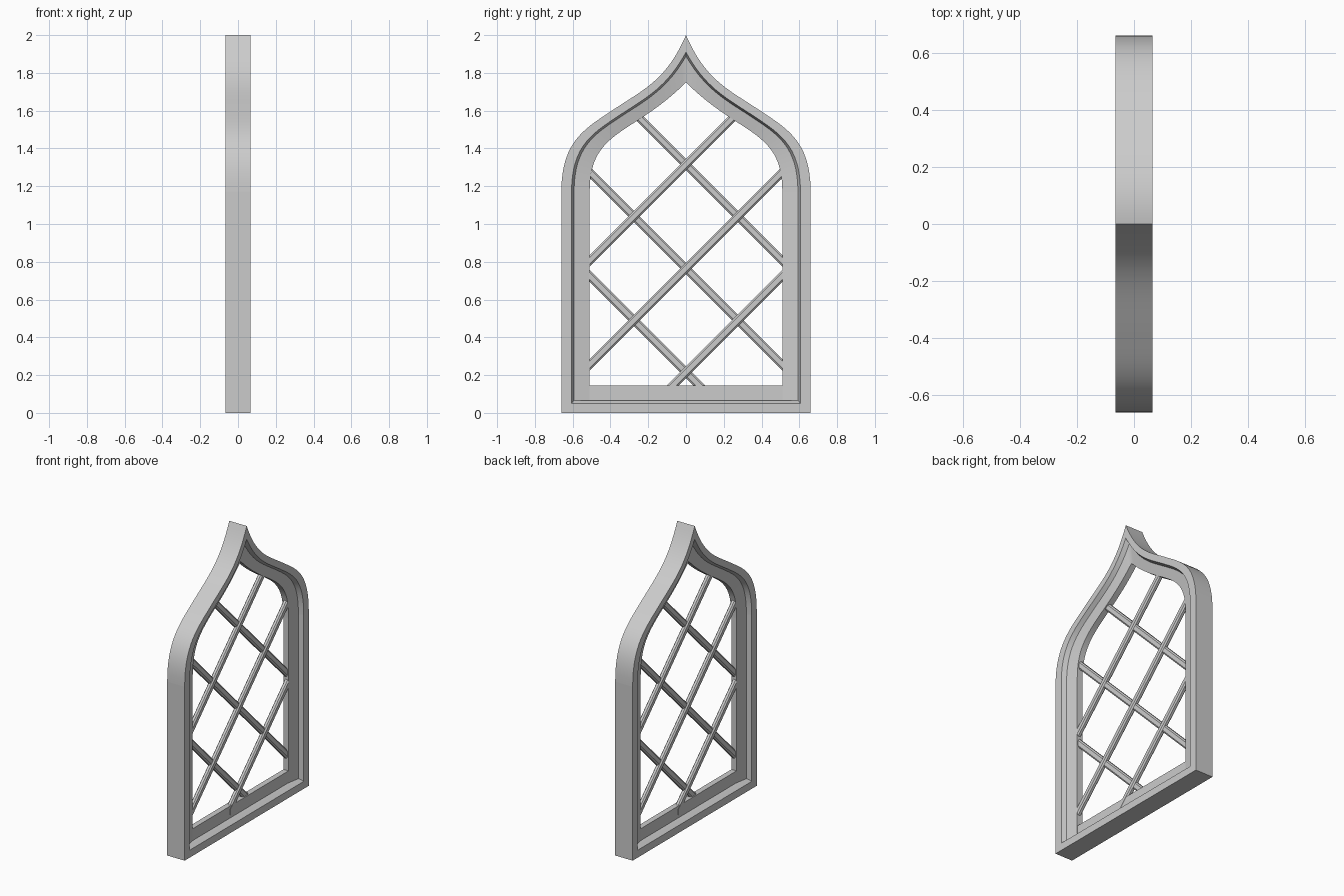
import bpy, bmesh
from mathutils import Vector

if "Cube" in bpy.data.objects:
    bpy.data.objects.remove(bpy.data.objects["Cube"])


def loft(name, rings, smooth=False):
    """Skin a list of closed rings and cap both ends."""
    bm = bmesh.new()
    vs = [[bm.verts.new(p) for p in r] for r in rings]
    n = len(rings[0])
    for a, b in zip(vs, vs[1:]):
        for i in range(n):
            j = (i + 1) % n
            bm.faces.new((a[i], a[j], b[j], b[i]))
    bm.faces.new(vs[0])
    bm.faces.new(vs[-1][::-1])
    bmesh.ops.recalc_face_normals(bm, faces=bm.faces)
    me = bpy.data.meshes.new(name)
    bm.to_mesh(me)
    bm.free()
    ob = bpy.data.objects.new(name, me)
    bpy.context.collection.objects.link(ob)
    if smooth:
        bpy.ops.object.select_all(action='DESELECT')
        ob.select_set(True)
        bpy.context.view_layer.objects.active = ob
        bpy.ops.object.shade_smooth_by_angle(angle=0.45)
    return ob


def bezier(p, n):
    a, b, c, d = [Vector(q) for q in p]
    return [a*(1-t)**3 + 3*b*t*(1-t)**2 + 3*c*t*t*(1-t) + d*t**3
            for t in [i / n for i in range(n + 1)]]


# Moulding section: (fraction from outer to inner edge, x), same on both sides
HALF = [(0, .065), (.36, .065), (.45, .035), (1, .02)]
SECTION = HALF + [(t, -x) for t, x in reversed(HALF)]


def ring(outer, inner):
    pts = []
    for t, x in SECTION:
        y, z = outer.lerp(inner, t)
        pts.append((x, y, z))
    return pts


# Ogee arch, swept over the apex from one springing to the other
N = 16
outer = bezier([(.66, 1.17), (.66, 1.45), (.525, 1.51), (.37, 1.615)], N)
outer += bezier([(.37, 1.615), (.21, 1.72), (.10, 1.77), (0, 2.0)], N)[1:]
inner = bezier([(.51, 1.17), (.51, 1.37), (.43, 1.435), (.30, 1.52)], N)
inner += bezier([(.30, 1.52), (.19, 1.59), (.10, 1.65), (0, 1.75)], N)[1:]
rings = [ring(o, i) for o, i in zip(outer, inner)]
rings += [[(x, -y, z) for x, y, z in r] for r in reversed(rings[:-1])]
loft("arch", rings, True)

# Jambs
for side, s in (("left", -1), ("right", 1)):
    loft(side + "_jamb", [ring(Vector((s*.66, z)), Vector((s*.51, z)))
                          for z in (.05, 1.17)])

# Sill base with sloped edges, and the thin rail above it
base = [(-.065, 0), (.065, 0), (.065, .05), (.04, .065), (-.04, .065), (-.065, .05)]
loft("sill", [[(x, y, z) for x, z in base] for y in (-.66, .66)])
rail = [(-.019, .06), (.019, .06), (.019, .145), (-.019, .145)]
loft("sill_rail", [[(x, y, z) for x, z in rail] for y in (-.54, .54)])

# Diagonal lattice bars: chamfered section, ends cut upright inside the frame
BAR = [(-.016, -.018), (-.016, .018), (-.008, .031), (.008, .031),
       (.016, .018), (.016, -.018), (.008, -.031), (-.008, -.031)]
for s, off in ((1, .004), (-1, -.004)):
    for k, (c, y0, y1) in enumerate([(.215, -.11, .515), (.765, -.515, .515),
                                     (1.315, -.515, .28)]):
        loft("lattice_bar_%s%d" % ("rising_" if s > 0 else "falling_", k),
             [[(x + off, s * y, c + y + v) for x, v in BAR] for y in (y0, y1)])
